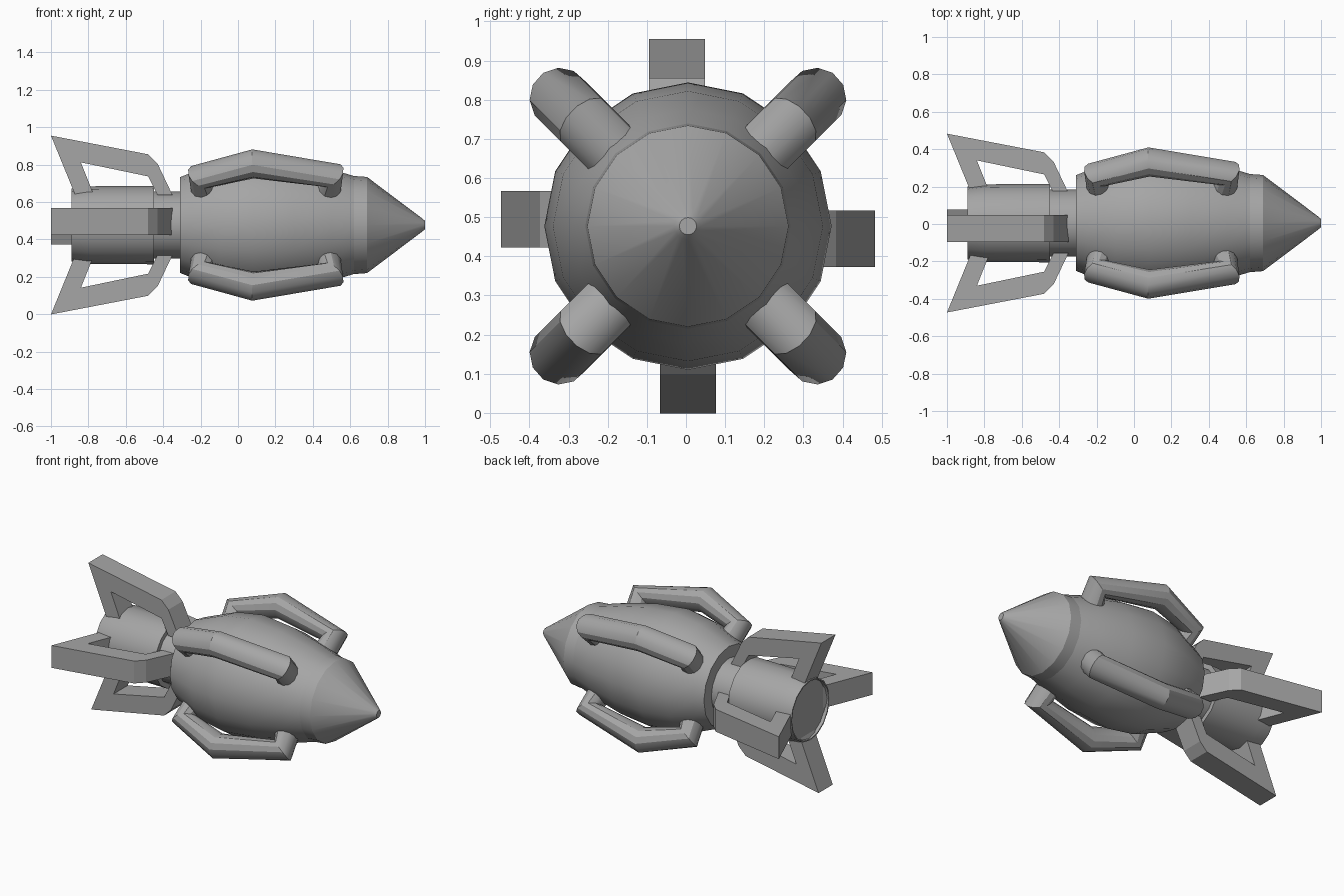
import bpy, bmesh, math
from mathutils import Vector, Matrix

cube = bpy.data.objects.get("Cube")
if cube:
    bpy.data.objects.remove(cube, do_unlink=True)

AXIS = Vector((0, 0.005, 0.477))  # centre line, running along x

grey = bpy.data.materials.new("grey_metal")
grey.use_nodes = True
grey.diffuse_color = (0.38, 0.38, 0.38, 1)
grey.node_tree.nodes["Principled BSDF"].inputs["Base Color"].default_value = (0.38, 0.38, 0.38, 1)


def add_object(name, bm, smooth_angle=None):
    bmesh.ops.recalc_face_normals(bm, faces=bm.faces)
    mesh = bpy.data.meshes.new(name)
    bm.to_mesh(mesh)
    bm.free()
    mesh.materials.append(grey)
    obj = bpy.data.objects.new(name, mesh)
    bpy.context.collection.objects.link(obj)
    if smooth_angle:
        bpy.ops.object.select_all(action="DESELECT")
        obj.select_set(True)
        bpy.context.view_layer.objects.active = obj
        bpy.ops.object.shade_smooth_by_angle(angle=math.radians(smooth_angle))
    return obj


def lathe(name, profile, sides=16):
    """Turn (x, radius) points around the centre line."""
    bm = bmesh.new()
    rings = []
    for x, r in profile:
        rings.append([bm.verts.new(AXIS + Vector((x, r * math.sin(a), r * math.cos(a))))
                      for a in (math.tau * i / sides for i in range(sides))])
    for low, high in zip(rings, rings[1:]):
        for i in range(sides):
            j = (i + 1) % sides
            bm.faces.new((low[i], low[j], high[j], high[i]))
    bm.faces.new(rings[0])
    bm.faces.new(rings[-1])
    return add_object(name, bm, 28)


# Hull, nose and engine
lathe("hull", [(-0.31, 0.256), (-0.25, 0.28), (-0.1, 0.34), (0.08, 0.367),
               (0.3, 0.345), (0.5, 0.298), (0.62, 0.262)])
lathe("nose_collar", [(0.61, 0.263), (0.69, 0.257)])
lathe("nose_cone", [(0.69, 0.257), (0.985, 0.035), (1.0, 0.022)])
lathe("engine_neck", [(-0.47, 0.18), (-0.29, 0.18)])
lathe("engine", [(-0.87, 0.185), (-0.89, 0.187), (-0.89, 0.195), (-0.8, 0.207), (-0.45, 0.21)])

# Four bent pipes on the diagonals
PIPE_PATH = [(-0.17, 0.22), (-0.2, 0.365), (0.08, 0.462), (0.5, 0.375), (0.47, 0.22)]
for i, name in enumerate(["upper_left", "lower_left", "lower_right", "upper_right"]):
    angle = math.radians(45 + 90 * i)
    out = Vector((0, math.sin(angle), math.cos(angle)))
    curve = bpy.data.curves.new(name + "_pipe", "CURVE")
    curve.dimensions = "3D"
    curve.bevel_depth = 0.078
    curve.bevel_resolution = 4
    curve.use_fill_caps = True
    spline = curve.splines.new("POLY")
    spline.points.add(len(PIPE_PATH) - 1)
    for point, (x, r) in zip(spline.points, PIPE_PATH):
        point.co = (*(AXIS + out * r + Vector((x, 0, 0))), 1)
    temp = bpy.data.objects.new("pipe_path", curve)
    bpy.context.collection.objects.link(temp)
    bpy.context.view_layer.update()
    bm = bmesh.new()
    bm.from_mesh(temp.to_mesh())
    temp.to_mesh_clear()
    bpy.data.objects.remove(temp, do_unlink=True)
    bmesh.ops.remove_doubles(bm, verts=bm.verts, dist=0.0005)
    add_object(name + "_pipe", bm, 30)

# Four swept tail fins: an open frame extruded sideways, (x, distance from centre line)
FIN = [(-0.87, 0.16), (-1.0, 0.478), (-0.48, 0.378), (-0.43, 0.328), (-0.35, 0.16),
       (-0.43, 0.16), (-0.48, 0.26), (-0.84, 0.335), (-0.77, 0.16)]
HALF_WIDTH = 0.072
for name, turn, shift in [("top", 0, -0.028), ("bottom", 180, 0.0),
                          ("front", 90, 0.018), ("back", -90, 0.032)]:
    bm = bmesh.new()
    face = bm.faces.new([bm.verts.new((x, shift - HALF_WIDTH, r)) for x, r in FIN])
    extruded = bmesh.ops.extrude_face_region(bm, geom=[face])
    moved = [v for v in extruded["geom"] if isinstance(v, bmesh.types.BMVert)]
    bmesh.ops.translate(bm, verts=moved, vec=(0, 2 * HALF_WIDTH, 0))
    bmesh.ops.transform(bm, verts=bm.verts, matrix=Matrix.Translation(AXIS)
                        @ Matrix.Rotation(math.radians(turn), 4, "X"))
    add_object(name + "_fin", bm)
